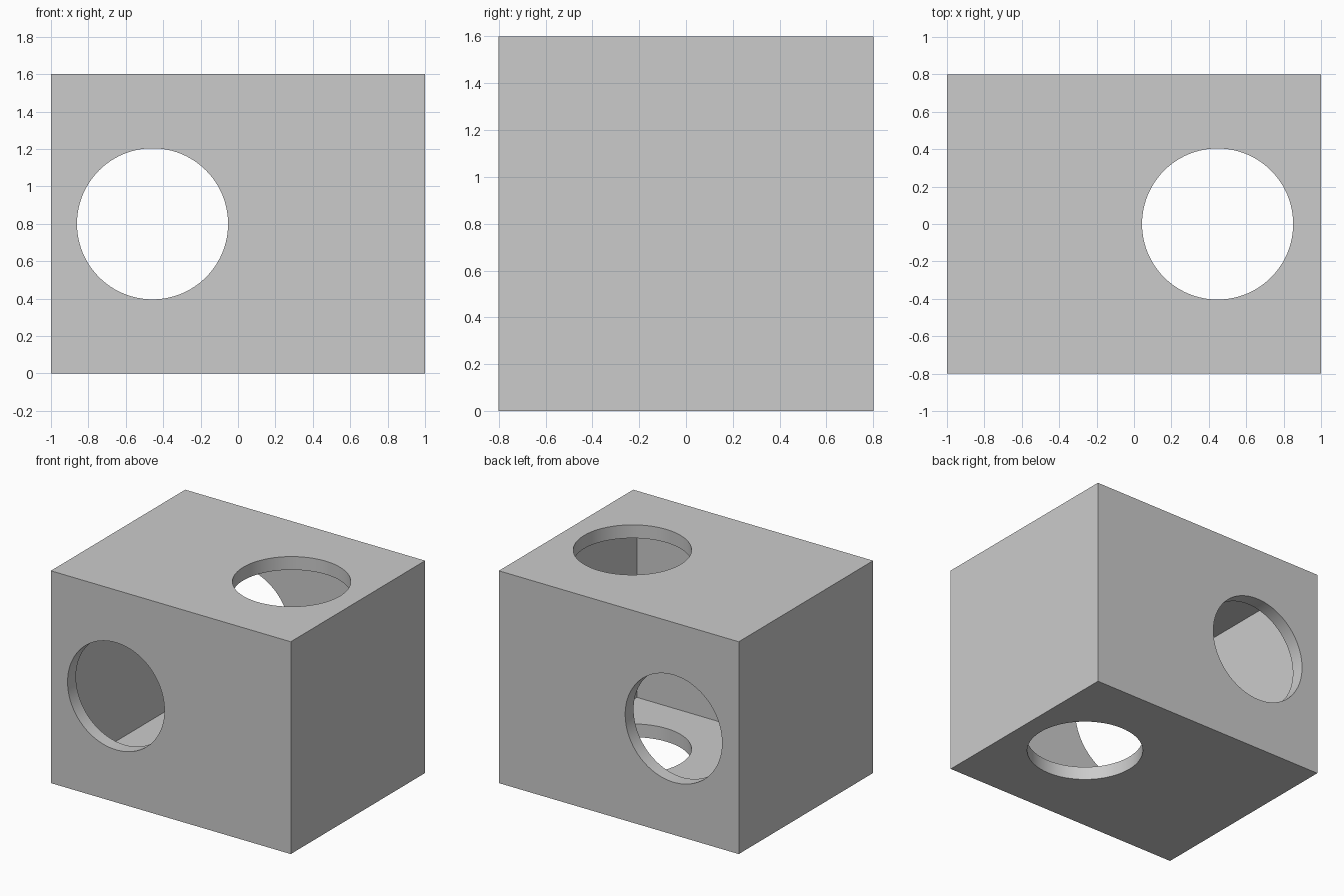
import bpy
from math import pi, radians

cube = bpy.data.objects.get("Cube")
if cube:
    bpy.data.objects.remove(cube, do_unlink=True)

LENGTH, DEPTH, HEIGHT, WALL = 2.0, 1.6, 1.6, 0.1
HOLE_RADIUS = 0.404

# Single plain grey
grey = bpy.data.materials.new("light grey")
grey.use_nodes = True
colour = (0.6, 0.6, 0.6, 1)
grey.diffuse_color = colour
grey.node_tree.nodes["Principled BSDF"].inputs["Base Color"].default_value = colour


def box(name, x, y, z):
    bpy.ops.mesh.primitive_cube_add(size=1, location=(0, 0, HEIGHT / 2))
    obj = bpy.context.object
    obj.name = name
    obj.scale = (x, y, z)
    bpy.ops.object.transform_apply(location=False, rotation=False, scale=True)
    obj.data.materials.append(grey)
    return obj


def drill(name, x, tilt):
    bpy.ops.mesh.primitive_cylinder_add(
        vertices=96, radius=HOLE_RADIUS, depth=3,
        location=(x, 0, HEIGHT / 2), rotation=(tilt, 0, 0))
    obj = bpy.context.object
    obj.name = name
    obj.data.materials.append(grey)
    return obj


def cut(target, cutter):
    cutter.hide_render = True
    mod = target.modifiers.new(cutter.name, 'BOOLEAN')
    mod.operation = 'DIFFERENCE'
    mod.solver = 'EXACT'
    mod.object = cutter
    bpy.context.view_layer.objects.active = target
    bpy.ops.object.modifier_apply(modifier=mod.name)
    bpy.data.objects.remove(cutter, do_unlink=True)


# Closed box with even walls
hollow_box = box("hollow_box", LENGTH, DEPTH, HEIGHT)
cut(hollow_box, box("cavity_cutter", LENGTH - 2 * WALL,
                    DEPTH - 2 * WALL, HEIGHT - 2 * WALL))

# Round openings: front to back, and top to bottom
cut(hollow_box, drill("front_back_hole_cutter", -0.457, pi / 2))
cut(hollow_box, drill("top_bottom_hole_cutter", 0.447, 0))

# Smooth hole rims, sharp box edges
bpy.ops.object.select_all(action='DESELECT')
hollow_box.select_set(True)
bpy.context.view_layer.objects.active = hollow_box
bpy.ops.object.shade_smooth_by_angle(angle=radians(30))
